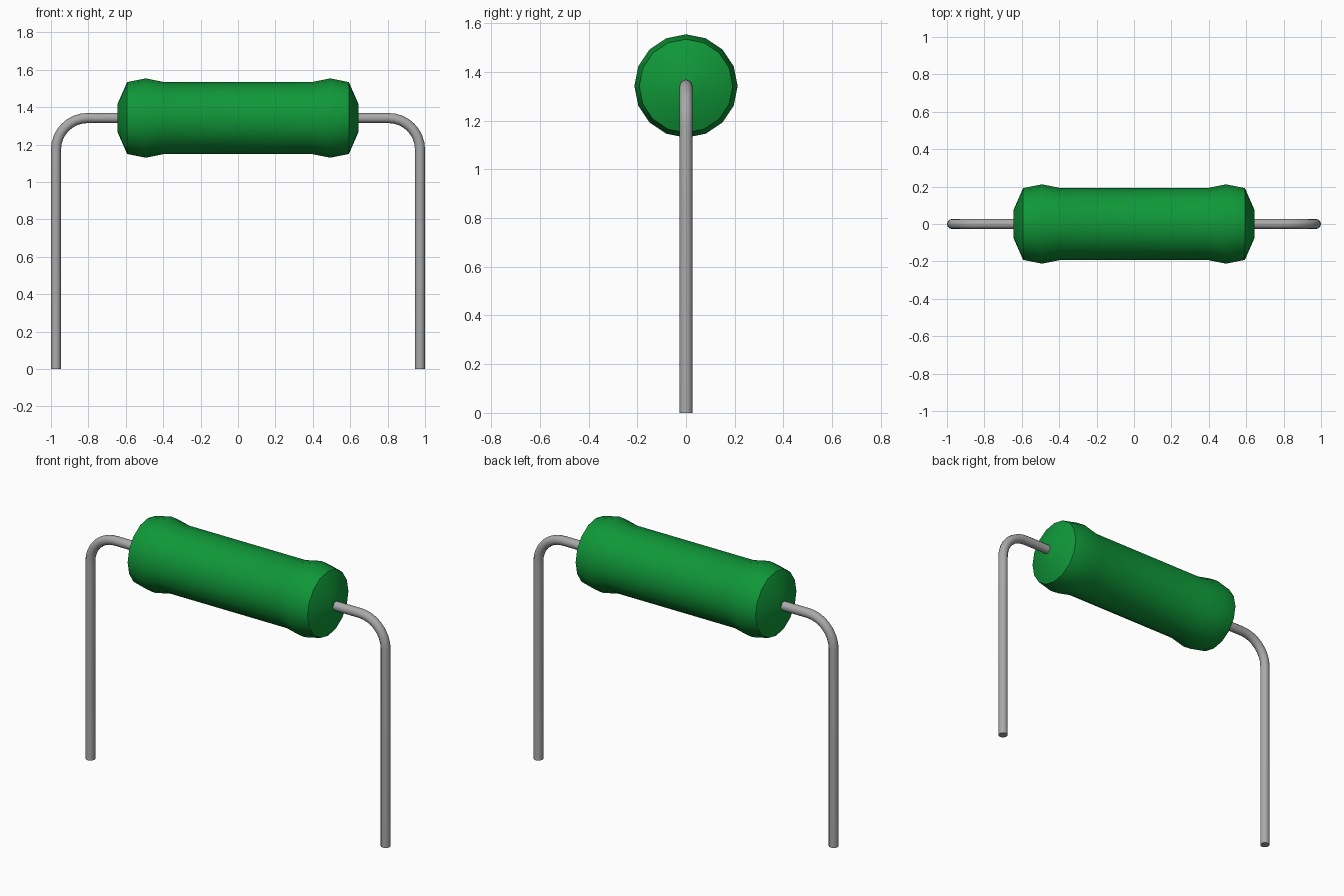
import bpy, bmesh, math
from mathutils import Vector

if "Cube" in bpy.data.objects:
    bpy.data.objects.remove(bpy.data.objects["Cube"], do_unlink=True)

AXIS_Z = 1.342


def material(name, colour):
    m = bpy.data.materials.new(name)
    m.use_nodes = True
    m.diffuse_color = colour
    bsdf = next(n for n in m.node_tree.nodes if n.type == "BSDF_PRINCIPLED")
    bsdf.inputs["Base Color"].default_value = colour
    return m


def tube(name, stations, sides, mat):
    """Skin rings of (centre, direction in the xz plane, radius), capped at both ends."""
    bm = bmesh.new()
    rings = []
    for centre, direction, radius in stations:
        d = Vector(direction).normalized()
        across = Vector((0, 1, 0))
        up = d.cross(across)
        ring = []
        for i in range(sides):
            a = 2 * math.pi * i / sides
            ring.append(bm.verts.new(Vector(centre) + radius * (math.cos(a) * across + math.sin(a) * up)))
        rings.append(ring)
    for r0, r1 in zip(rings, rings[1:]):
        for i in range(sides):
            j = (i + 1) % sides
            bm.faces.new((r0[i], r0[j], r1[j], r1[i]))
    bm.faces.new(rings[0])
    bm.faces.new(rings[-1])
    bmesh.ops.recalc_face_normals(bm, faces=bm.faces)
    mesh = bpy.data.meshes.new(name)
    bm.to_mesh(mesh)
    bm.free()
    mesh.materials.append(mat)
    ob = bpy.data.objects.new(name, mesh)
    bpy.context.collection.objects.link(ob)
    bpy.ops.object.select_all(action="DESELECT")
    ob.select_set(True)
    bpy.context.view_layer.objects.active = ob
    bpy.ops.object.shade_smooth_by_angle(angle=math.radians(40))
    return ob


green = material("green coating", (0.005, 0.31, 0.04, 1))
grey = material("grey metal", (0.4, 0.4, 0.4, 1))

# Body: half profile (x, radius) mirrored about the middle
half = [(0.393, 0.192), (0.493, 0.212), (0.593, 0.192), (0.645, 0.073)]
profile = [(-x, r) for x, r in reversed(half)] + half
tube("body", [((x, 0, AXIS_Z), (1, 0, 0), r) for x, r in profile], 16, green)

# Wire leads: out of the body, round a quarter bend, down to the ground
LEG_X, BEND, WIRE = 0.973, 0.168, 0.027
for name, s in (("left_lead", 1), ("right_lead", -1)):
    stations = [((s * 0.6, 0, AXIS_Z), (s, 0, 0), WIRE)]
    for k in range(9):
        a = math.pi / 2 * k / 8
        centre = (s * (LEG_X - BEND + BEND * math.sin(a)), 0, AXIS_Z - BEND + BEND * math.cos(a))
        stations.append((centre, (s * math.cos(a), 0, -math.sin(a)), WIRE))
    stations.append(((s * LEG_X, 0, 0), (0, 0, -1), WIRE))
    tube(name, stations, 12, grey)
